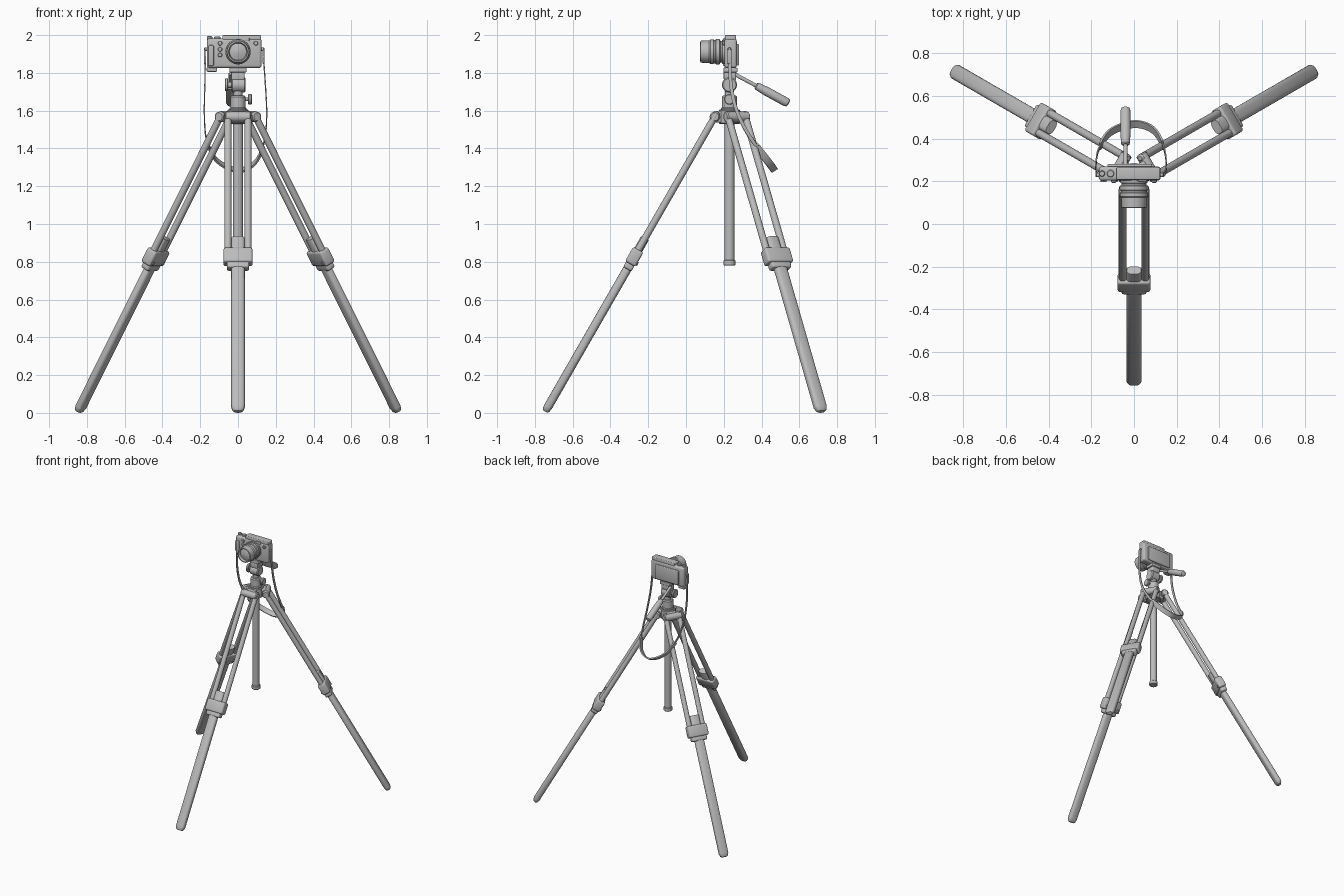
import bpy, bmesh, math
from mathutils import Vector, Matrix

if "Cube" in bpy.data.objects:
    bpy.data.objects.remove(bpy.data.objects["Cube"], do_unlink=True)

grey = bpy.data.materials.new("neutral grey")
grey.use_nodes = True
GREY = (0.5, 0.5, 0.5, 1)
grey.diffuse_color = GREY
grey.node_tree.nodes["Principled BSDF"].inputs["Base Color"].default_value = GREY

parts = []
HUB_Y = 0.23


def frame(origin, z_dir, x_dir=(1, 0, 0)):
    """Matrix whose local z runs along z_dir and local x near x_dir."""
    z = Vector(z_dir).normalized()
    x = Vector(x_dir)
    if abs(x.normalized().dot(z)) > 0.95:
        x = Vector((0, 1, 0))
    x = (x - z * x.dot(z)).normalized()
    y = z.cross(x)
    return Matrix.Translation(origin) @ Matrix((x, y, z)).transposed().to_4x4()


def finish(name, bm, matrix):
    bmesh.ops.recalc_face_normals(bm, faces=bm.faces)
    mesh = bpy.data.meshes.new(name)
    bm.to_mesh(mesh)
    bm.free()
    obj = bpy.data.objects.new(name, mesh)
    obj.matrix_world = matrix
    mesh.materials.append(grey)
    bpy.context.collection.objects.link(obj)
    parts.append(obj)
    return obj


def loft(name, rings, matrix=Matrix()):
    """Skin a list of point rings and cap both ends."""
    bm = bmesh.new()
    loops = [[bm.verts.new(p) for p in ring] for ring in rings]
    for a, b in zip(loops, loops[1:]):
        n = len(a)
        for i in range(n):
            bm.faces.new((a[i], a[(i + 1) % n], b[(i + 1) % n], b[i]))
    bm.faces.new(loops[0])
    bm.faces.new(loops[-1])
    return finish(name, bm, matrix)


def turned(name, matrix, profile, flat=1.0, power=1.0, sides=28):
    """Turn (radius, height) pairs; flat squashes y, power < 1 squares it off."""
    def point(r, h, i):
        c, s = (f(2 * math.pi * i / sides) for f in (math.cos, math.sin))
        return (r * math.copysign(abs(c) ** power, c),
                flat * r * math.copysign(abs(s) ** power, s), h)
    return loft(name, [[point(r, h, i) for i in range(sides)] for r, h in profile], matrix)


def rod(name, start, end, radius, edge=0.004):
    axis = Vector(end) - Vector(start)
    length = axis.length
    return turned(name, frame(start, axis), [
        (radius - edge, 0), (radius, edge), (radius, length - edge), (radius - edge, length)])


def box(name, centre, size, bevel=0.006, matrix=Matrix()):
    bm = bmesh.new()
    bmesh.ops.create_cube(bm, size=1)
    bmesh.ops.scale(bm, vec=size, verts=bm.verts)
    bmesh.ops.bevel(bm, geom=bm.edges[:], offset=bevel, segments=3, profile=0.5, affect='EDGES')
    return finish(name, bm, matrix @ Matrix.Translation(centre))


# Three legs, spread evenly around the centre column
for label, degrees in (("front", -90), ("left", 30), ("right", 150)):
    a = math.radians(degrees)
    out = Vector((math.cos(a), math.sin(a), 0))
    side = Vector((-math.sin(a), math.cos(a), 0))
    foot = Vector((0, HUB_Y, 0.007)) + out * 0.975
    leg = frame(foot, Vector((0, 0, 1)) - out * 0.575, side)

    turned(label + "_lower_leg", leg, [
        (0.02, 0), (0.029, 0.008), (0.036, 0.028), (0.036, 1.055), (0.033, 1.06)],
        flat=0.64, power=0.7)
    box(label + "_clamp", (0, 0, 0.945), (0.154, 0.062, 0.088), 0.012, leg)
    box(label + "_clamp_lip", (0, 0, 0.89), (0.118, 0.05, 0.04), 0.01, leg)
    for sx in (-1, 1):
        rod(label + "_upper_tube", leg @ Vector((sx * 0.053, 0, 0.93)),
            leg @ Vector((sx * 0.053, 0, 1.83)), 0.0185, 0.008)
        rod(label + "_clamp_bolt", leg @ Vector((sx * 0.053, -0.02, 0.92)),
            leg @ Vector((sx * 0.053, 0.036, 0.92)), 0.012)
    rod(label + "_hinge_bar", leg @ Vector((-0.07, 0, 1.8)),
        leg @ Vector((0.07, 0, 1.8)), 0.027, 0.006)
    arm = frame(Vector((0, HUB_Y, 1.568)) + out * 0.035, (0, 0, 1), side)
    box(label + "_hub_arm", (0, 0, 0), (0.07, 0.08, 0.062), 0.008, arm)

# Hub and centre column
hub = Vector((0, HUB_Y, 0))


def at(x, y, z):
    return hub + Vector((x, y, z))


rod("hub_collar", at(0, 0, 1.53), at(0, 0, 1.605), 0.056)
rod("centre_column", at(0, 0, 0.79), at(0, 0, 1.6), 0.027)
rod("column_end_cap", at(0, 0, 0.78), at(0, 0, 0.81), 0.032)

# Pan and tilt head
turned("pan_base", frame(at(0, 0, 1.6), (0, 0, 1)), [
    (0.045, 0), (0.045, 0.012), (0.04, 0.018), (0.04, 0.072), (0.034, 0.08)])
rod("head_neck", at(0, 0, 1.67), at(0, 0, 1.74), 0.024)
rod("pan_lock_stem", at(0.03, 0, 1.66), at(0.06, 0, 1.66), 0.01)
rod("pan_lock_knob", at(0.054, 0, 1.66), at(0.074, 0, 1.66), 0.028)
rod("tilt_barrel", at(-0.035, 0, 1.737), at(0.04, 0, 1.737), 0.04, 0.006)
rod("tilt_lock_stem", at(-0.06, 0, 1.737), at(-0.03, 0, 1.737), 0.016)
rod("tilt_lock_knob", at(-0.07, 0, 1.737), at(-0.052, 0, 1.737), 0.034)
box("head_bracket", at(0, 0.002, 1.785), (0.07, 0.065, 0.045))
box("camera_plate", at(0, 0.005, 1.815), (0.09, 0.075, 0.025), 0.005)

# Pan handle
rod("handle_rod", (-0.04, 0.25, 1.797), (-0.04, 0.4, 1.717), 0.01)
grip_start = Vector((-0.04, 0.37, 1.733))
turned("handle_grip", frame(grip_start, (0, 0.17, -0.093)), [
    (0.014, 0), (0.02, 0.006), (0.024, 0.06), (0.024, 0.18), (0.02, 0.194), (0.012, 0.198)])

# Camera body
box("camera_body", (-0.02, 0.236, 1.904), (0.29, 0.066, 0.156), 0.014)
box("top_plate", (0.02, 0.236, 1.985), (0.205, 0.058, 0.03), 0.006)
box("front_grip", (-0.143, 0.203, 1.892), (0.03, 0.014, 0.11), 0.006)
box("rear_screen", (-0.02, 0.271, 1.896), (0.21, 0.02, 0.115), 0.006)
box("battery_door", (-0.138, 0.236, 1.818), (0.055, 0.045, 0.024), 0.005)
for x, r, top in ((-0.15, 0.014, 1.994), (-0.11, 0.017, 1.992), (-0.06, 0.018, 1.999)):
    rod("top_dial", (x, 0.236, 1.97), (x, 0.236, top), r, 0.003)
for x, z, r in ((-0.095, 1.957, 0.012), (-0.095, 1.925, 0.012), (-0.095, 1.895, 0.012),
                (0.095, 1.957, 0.012)):
    rod("front_button", (x, 0.212, z), (x, 0.193, z), r, 0.003)
box("viewfinder_window", (0.04, 0.205, 1.977), (0.04, 0.012, 0.018), 0.003)

# Lens with stepped rings and a recessed front
turned("lens", frame((0, 0.215, 1.912), (0, -1, 0)), [
    (0.064, 0), (0.064, 0.022), (0.058, 0.025), (0.058, 0.033), (0.067, 0.037),
    (0.067, 0.056), (0.061, 0.059), (0.061, 0.066), (0.066, 0.07), (0.066, 0.086),
    (0.06, 0.092), (0.058, 0.138), (0.05, 0.14), (0.045, 0.122), (0.03, 0.127),
    (0.004, 0.132)], sides=40)

# Strap lugs
for x, s in ((-0.165, -1), (0.125, 1)):
    rod("strap_lug", (x - s * 0.01, HUB_Y, 1.925), (x + s * 0.014, HUB_Y, 1.925), 0.01)
    box("strap_buckle", (x + s * 0.011, HUB_Y, 1.885), (0.01, 0.022, 0.075), 0.003)

# Hanging neck strap: a ribbon swept along a smooth path
path = [Vector(p) for p in (
    (-0.172, 0.23, 1.89), (-0.176, 0.24, 1.72), (-0.178, 0.28, 1.57), (-0.165, 0.35, 1.44),
    (-0.11, 0.43, 1.335), (0, 0.468, 1.285), (0.09, 0.44, 1.325), (0.138, 0.36, 1.43),
    (0.152, 0.28, 1.57), (0.146, 0.24, 1.72), (0.134, 0.23, 1.89))]
ext = [path[0] * 2 - path[1]] + path + [path[-1] * 2 - path[-2]]
points = []
for a, b, c, d in zip(ext, ext[1:], ext[2:], ext[3:]):
    for k in range(6):
        t = k / 6
        points.append(0.5 * (2 * b + (c - a) * t + (2 * a - 5 * b + 4 * c - d) * t * t
                             + (3 * b - a - 3 * c + d) * t ** 3))
points.append(path[-1])


def ribbon_ring(i, width, thick):
    t = (points[min(i + 1, len(points) - 1)] - points[max(i - 1, 0)]).normalized()
    w = Vector((0, 0.83, 0.55))
    w = (w - t * w.dot(t)).normalized()
    n = t.cross(w)
    return [points[i] + w * width * u + n * thick * v
            for u, v in ((-1, -1), (1, -1), (1, 1), (-1, 1))]


count = len(points)
loft("neck_strap", [ribbon_ring(i, 0.009, 0.003) for i in range(count)])
pad = range(count // 2 - 11, count // 2 + 12)
loft("strap_pad", [ribbon_ring(i, 0.019, 0.005) for i in pad])

# Smooth shading with crisp edges
bpy.ops.object.select_all(action='DESELECT')
for obj in parts:
    obj.select_set(True)
bpy.context.view_layer.objects.active = parts[0]
bpy.ops.object.shade_smooth_by_angle(angle=math.radians(35))
